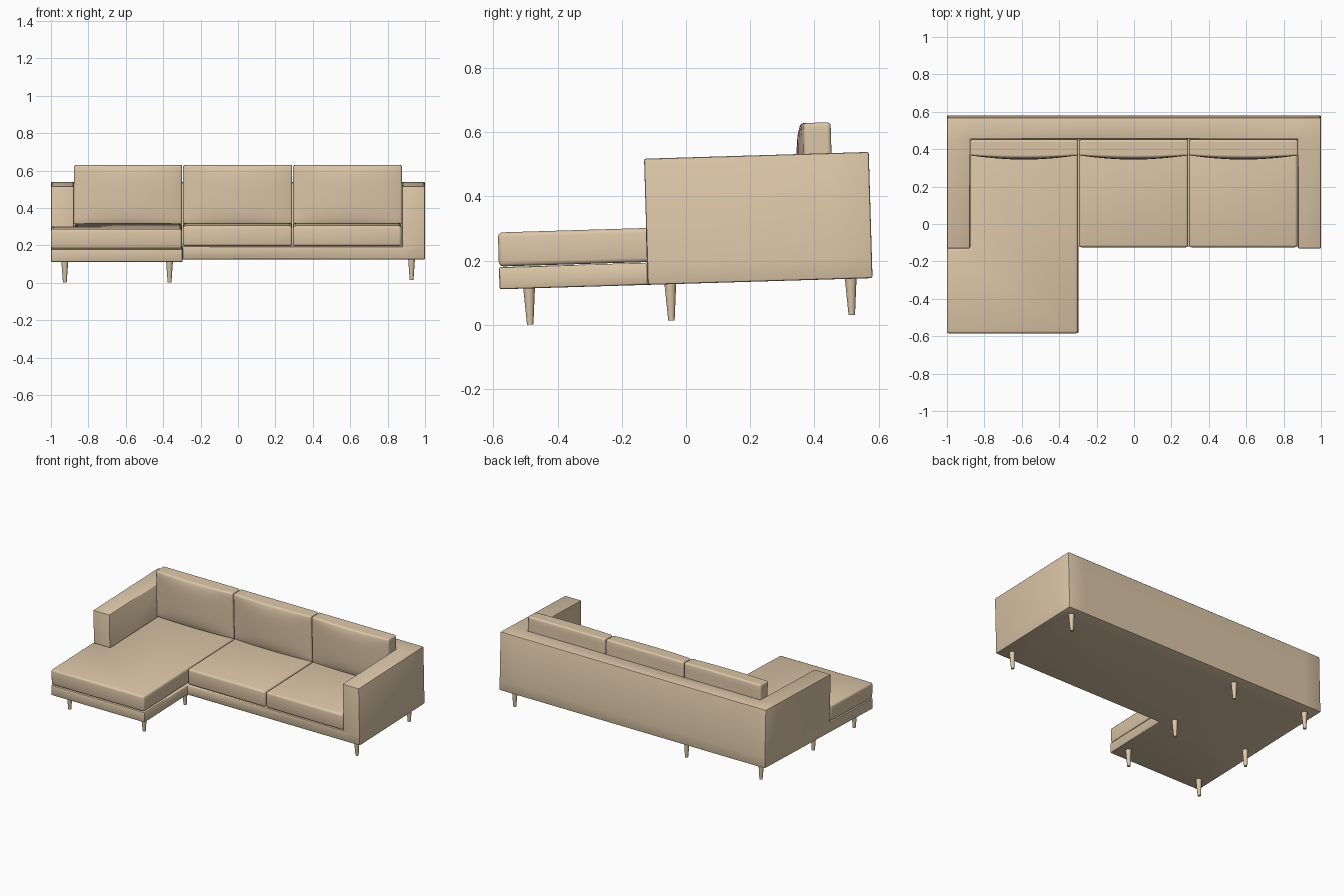
import bpy, bmesh, math
from mathutils import Matrix

if "Cube" in bpy.data.objects:
    bpy.data.objects.remove(bpy.data.objects["Cube"])

TILT = Matrix.Rotation(0.03, 4, 'X')      # whole sofa leans slightly
fabric = bpy.data.materials.new("tan_fabric")
fabric.diffuse_color = (0.72, 0.57, 0.39, 1)
fabric.use_nodes = True
fabric.node_tree.nodes["Principled BSDF"].inputs["Base Color"].default_value = fabric.diffuse_color


def finish(bm, name, radius=0.0, segments=3):
    """Round the sharp edges, tilt, and make a smooth-shaded object."""
    bmesh.ops.recalc_face_normals(bm, faces=bm.faces)
    if radius:
        sharp = [e for e in bm.edges if len(e.link_faces) == 2
                 and e.calc_face_angle(0) > math.radians(50)]
        bmesh.ops.bevel(bm, geom=sharp, offset=radius, segments=segments,
                        profile=0.5, affect='EDGES', clamp_overlap=True)
    bm.transform(TILT)
    me = bpy.data.meshes.new(name)
    bm.to_mesh(me)
    bm.free()
    me.materials.append(fabric)
    ob = bpy.data.objects.new(name, me)
    bpy.context.collection.objects.link(ob)
    bpy.ops.object.select_all(action='DESELECT')
    ob.select_set(True)
    bpy.context.view_layer.objects.active = ob
    bpy.ops.object.shade_smooth_by_angle(angle=math.radians(35))
    return ob


def extrude(bm, faces, dz):
    geom = bmesh.ops.extrude_face_region(bm, geom=faces)["geom"]
    verts = [g for g in geom if isinstance(g, bmesh.types.BMVert)]
    bmesh.ops.translate(bm, verts=verts, vec=(0, 0, dz))


def prism(name, pts, z0, z1, radius):
    bm = bmesh.new()
    face = bm.faces.new([bm.verts.new((x, y, z0)) for x, y in pts])
    extrude(bm, [face], z1 - z0)
    return finish(bm, name, radius)


# Frame: L-shaped platform with arms and back raised from its outer cells
xs = [-1, -0.877, -0.297, 0.877, 1]
ys = [-0.577, -0.115, 0.47, 0.585]
bm = bmesh.new()
grid = [[bm.verts.new((x, y, 0.128)) for y in ys] for x in xs]
platform, raised = [], []
for i in range(4):
    for j in range(3):
        if j == 0 and i > 1:
            continue
        platform.append(bm.faces.new((grid[i][j], grid[i + 1][j],
                                      grid[i + 1][j + 1], grid[i][j + 1])))
geom = bmesh.ops.extrude_face_region(bm, geom=platform)["geom"]
bmesh.ops.translate(bm, vec=(0, 0, 0.069),
                    verts=[g for g in geom if isinstance(g, bmesh.types.BMVert)])
for f in [g for g in geom if isinstance(g, bmesh.types.BMFace)]:
    c = f.calc_center_median()
    if c.y > 0.47 or (c.y > -0.115 and abs(c.x) > 0.877):
        raised.append(f)
if not all(e.is_manifold for e in bm.edges):   # close the underside if left open
    bmesh.ops.holes_fill(bm, edges=[e for e in bm.edges if e.is_boundary])
extrude(bm, raised, 0.324)
finish(bm, "sofa_frame", 0.006, 2)

# Seat cushions
prism("chaise_cushion",
      [(-1, -0.577), (-0.3, -0.577), (-0.3, 0.468), (-0.874, 0.468),
       (-0.874, -0.119), (-1, -0.119)], 0.199, 0.305, 0.014)
for k, (a, b) in enumerate([(-0.294, 0.289), (0.294, 0.874)]):
    prism(f"seat_cushion_{k + 1}",
          [(a, -0.116), (b, -0.116), (b, 0.468), (a, 0.468)], 0.199, 0.308, 0.014)


# Back cushions with a bulging front
def back_cushion(name, x0, x1):
    y0, y1, z0, z1 = 0.384, 0.469, 0.3, 0.617
    bm = bmesh.new()
    bmesh.ops.create_cube(bm, size=2)
    bmesh.ops.subdivide_edges(bm, edges=bm.edges[:], cuts=7, use_grid_fill=True)
    for v in bm.verts:
        u, s, w = v.co
        bulge = 0.024 * (1 - u * u) * (1 - 0.6 * w ** 4) * (1 - s) / 2
        v.co = ((x0 + x1) / 2 + u * (x1 - x0) / 2,
                (y0 + y1) / 2 + s * (y1 - y0) / 2 - bulge,
                (z0 + z1) / 2 + w * (z1 - z0) / 2)
    finish(bm, name, 0.014)


for k, (a, b) in enumerate([(-0.877, -0.299), (-0.294, 0.29), (0.295, 0.877)]):
    back_cushion(f"back_cushion_{k + 1}", a, b)

# Tapered legs
spots = [(x, y) for x in (-0.926, -0.366) for y in (-0.485, -0.045, 0.517)]
spots += [(0.928, -0.045), (0.928, 0.517)]
for k, (x, y) in enumerate(spots):
    bm = bmesh.new()
    bmesh.ops.create_cone(bm, cap_ends=True, segments=16, radius1=0.010,
                          radius2=0.0185, depth=0.1175,
                          matrix=Matrix.Translation((x, y, 0.0738)))
    finish(bm, f"leg_{k + 1}")
